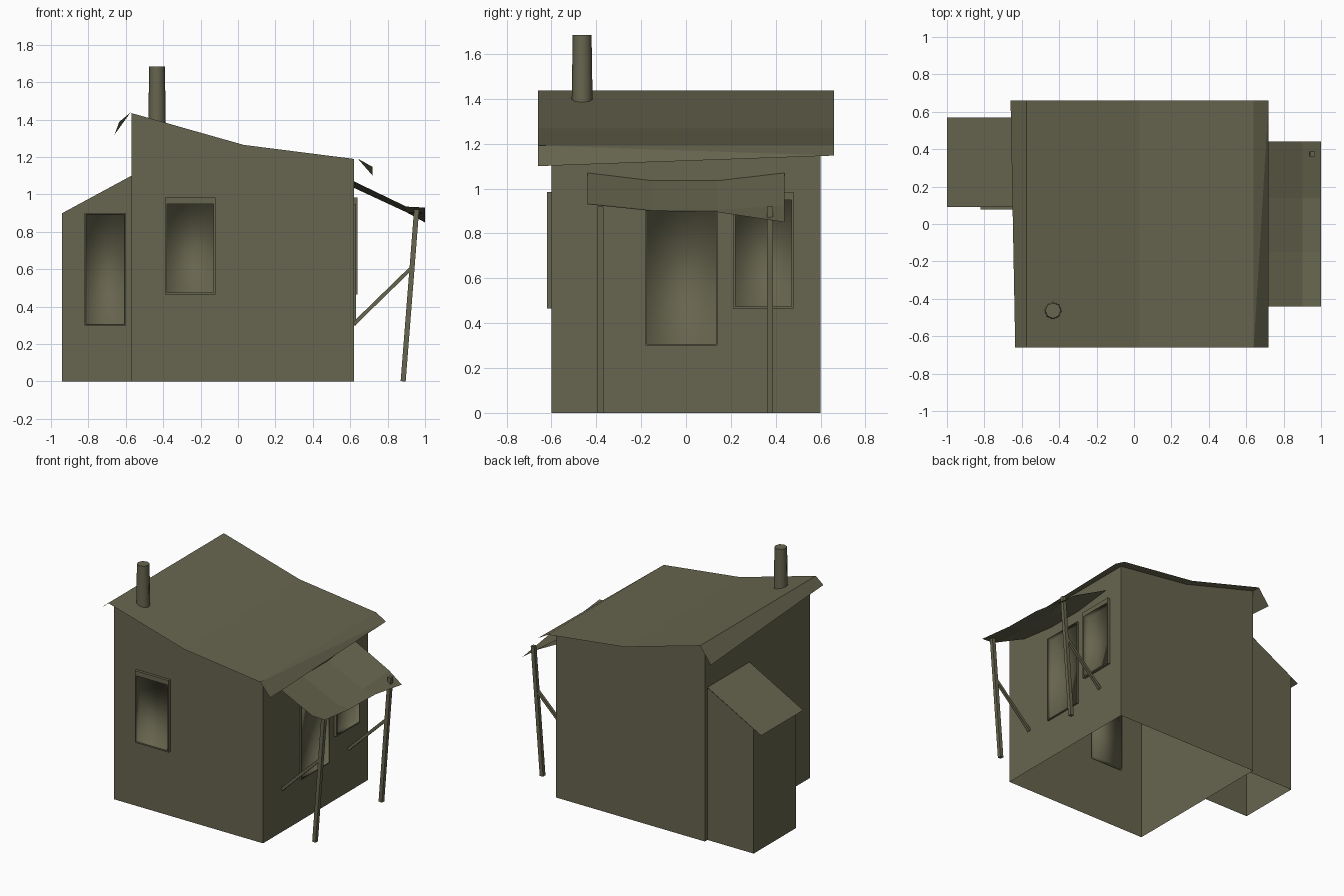
import bpy, bmesh, math
from mathutils import Vector

if "Cube" in bpy.data.objects:
    bpy.data.objects.remove(bpy.data.objects["Cube"])

mat = bpy.data.materials.new("weathered_olive")
mat.diffuse_color = (0.135, 0.13, 0.077, 1)
mat.use_nodes = True
mat.node_tree.nodes["Principled BSDF"].inputs["Base Color"].default_value = mat.diffuse_color


def finish(bm, name):
    me = bpy.data.meshes.new(name)
    bm.to_mesh(me)
    bm.free()
    ob = bpy.data.objects.new(name, me)
    bpy.context.collection.objects.link(ob)
    me.materials.append(mat)
    return ob


def on_wall(side, pos, u, v, d):
    """Point on a wall: u across, v up, d outward."""
    return Vector((u, pos - d, v)) if side == 'front' else Vector((pos + d, u, v))


def cut_hole(bm, side, pos, u0, u1, v0, v1):
    ax = 0 if side == 'front' else 1
    n = Vector((0, -1, 0)) if side == 'front' else Vector((1, 0, 0))
    for axis, c in ((ax, u0), (ax, u1), (2, v0), (2, v1)):
        bm.normal_update()
        faces = [f for f in bm.faces if f.normal.dot(n) > 0.99]
        geom = set(faces)
        for f in faces:
            geom.update(f.verts, f.edges)
        co, no = Vector(), Vector()
        co[axis], no[axis] = c, 1
        bmesh.ops.bisect_plane(bm, geom=list(geom), plane_co=co, plane_no=no)
    bm.normal_update()
    dead = []
    for f in bm.faces:
        c = f.calc_center_median()
        if f.normal.dot(n) > 0.99 and u0 < c[ax] < u1 and v0 < c.z < v1:
            dead.append(f)
    bmesh.ops.delete(bm, geom=dead, context='FACES')


def walls(name, profile, y0, y1, sides, holes):
    """Floorless walls from an x-z profile; sides lists the profile edges to close."""
    bm = bmesh.new()
    a = [bm.verts.new((x, y0, z)) for x, z in profile]
    b = [bm.verts.new((x, y1, z)) for x, z in profile]
    bm.faces.new(a)
    bm.faces.new(b[::-1])
    for i in sides:
        j = (i + 1) % len(a)
        bm.faces.new((a[j], a[i], b[i], b[j]))
    for h in holes:
        cut_hole(bm, *h)
    return finish(bm, name)


def opening(name, side, pos, u0, u1, v0, v1, lip, rim, top, depth):
    """Raised rim around a smooth shaded recessed panel."""
    bm = bmesh.new()

    def ring(d, inner):
        r, t = (rim, top) if inner else (0, 0)
        pts = ((u0 + r, v0 + r), (u1 - r, v0 + r), (u1 - r, v1 - t), (u0 + r, v1 - t))
        return [bm.verts.new(on_wall(side, pos, u, v, d)) for u, v in pts]

    def bridge(a, b, smooth=False):
        for i in range(4):
            j = (i + 1) % 4
            bm.faces.new((a[i], a[j], b[j], b[i])).smooth = smooth

    r0, r1, r2 = ring(0, False), ring(lip, False), ring(lip, True)
    bridge(r0, r1)
    bridge(r1, r2)
    r3, r4 = ring(lip, True), ring(-depth, True)
    bridge(r3, r4, True)
    bm.faces.new(r4).smooth = True
    return finish(bm, name)


def sheet(name, rows):
    """Thin sheet through rows of points (rows step in x, points step in y)."""
    bm = bmesh.new()
    vs = [[bm.verts.new(p) for p in r] for r in rows]
    for r, s in zip(vs, vs[1:]):
        for i in range(len(r) - 1):
            bm.faces.new((r[i], s[i], s[i + 1], r[i + 1]))
    return finish(bm, name)


def beam(name, p, q, w):
    p, q = Vector(p), Vector(q)
    bm = bmesh.new()
    bmesh.ops.create_cube(bm, size=1)
    rot = (q - p).to_track_quat('Z', 'Y')
    for v in bm.verts:
        v.co = (p + q) / 2 + rot @ Vector((v.co.x * w, v.co.y * w, v.co.z * (q - p).length))
    return finish(bm, name)


# Main hut and lean-to walls
front_window = ('front', -0.6, -0.39, -0.12, 0.465, 0.985)
right_window = ('right', 0.62, 0.21, 0.48, 0.465, 0.985)
right_door = ('right', 0.62, -0.18, 0.14, 0.30, 0.95)
lean_door = ('front', 0.09, -0.82, -0.60, 0.30, 0.90)
walls("hut_walls", [(-.57, 0), (.62, 0), (.62, 1.19), (.03, 1.265), (-.57, 1.435)],
      -0.6, 0.6, (1, 4), [front_window, right_window, right_door])
walls("lean_to_walls", [(-.94, 0), (-.57, 0), (-.57, 1.1), (-.94, .9)],
      0.09, 0.57, (3,), [lean_door])

# Windows and doors
opening("front_window", *front_window, 0.02, 0.01, 0.035, 0.02)
opening("right_window", *right_window, 0.02, 0.01, 0.035, 0.02)
opening("right_door", *right_door, 0.012, 0.006, 0.006, 0.02)
opening("lean_to_door", *lean_door, 0.012, 0.006, 0.006, 0.02)

# Main roof with bent eaves
Y = 0.66
sheet("main_roof", [[(x, -Y, z), (x, Y, z)] for x, z in
                    ((-.575, 1.438), (.03, 1.267), (.64, 1.192))])
sheet("left_eave", [[(-.635, -Y, 1.388), (-.66, Y, 1.32)], [(-.575, -Y, 1.438), (-.575, Y, 1.438)]])
bm = bmesh.new()
a, b, c, d = [bm.verts.new(p) for p in
              ((.64, -Y, 1.192), (.72, -Y, 1.10), (.72, Y, 1.147), (.64, Y, 1.192))]
bm.faces.new((a, b, c))
bm.faces.new((a, c, d))
finish(bm, "right_eave")

# Lean-to roof
sheet("lean_to_roof", [[(x, .09, z), (x, .57, z)] for x, z in ((-1, .868), (-.57, 1.101))])

# Sagging porch awning
ys = (-.44, -.15, .14, .44)
sheet("porch_awning", [[(x, y, z) for y, z in zip(ys, zs)] for x, zs in
                       ((.62, (1.07, 1.035, 1.035, 1.07)),
                        (.90, (.935, .905, .905, .925)),
                        (1.0, (.93, .90, .895, .85)))])

# Leaning porch posts and braces
for label, y in (("front", -.382), ("back", .375)):
    beam(label + "_porch_post", (.883, y, 0.001), (.955, y, .92), .027)
    beam(label + "_porch_brace", (.622, y, .31), (.925, y, .605), .02)

# Stove pipe
bm = bmesh.new()
bmesh.ops.create_cone(bm, cap_ends=True, segments=8, radius1=.047, radius2=.042, depth=.32)
for v in bm.verts:
    v.co += Vector((-.433, -.463, 1.525))
for f in bm.faces:
    f.smooth = abs(f.normal.z) < 0.7
pipe = finish(bm, "stove_pipe")
bpy.context.view_layer.objects.active = pipe
pipe.select_set(True)
bpy.ops.object.shade_smooth_by_angle(angle=math.radians(50))
